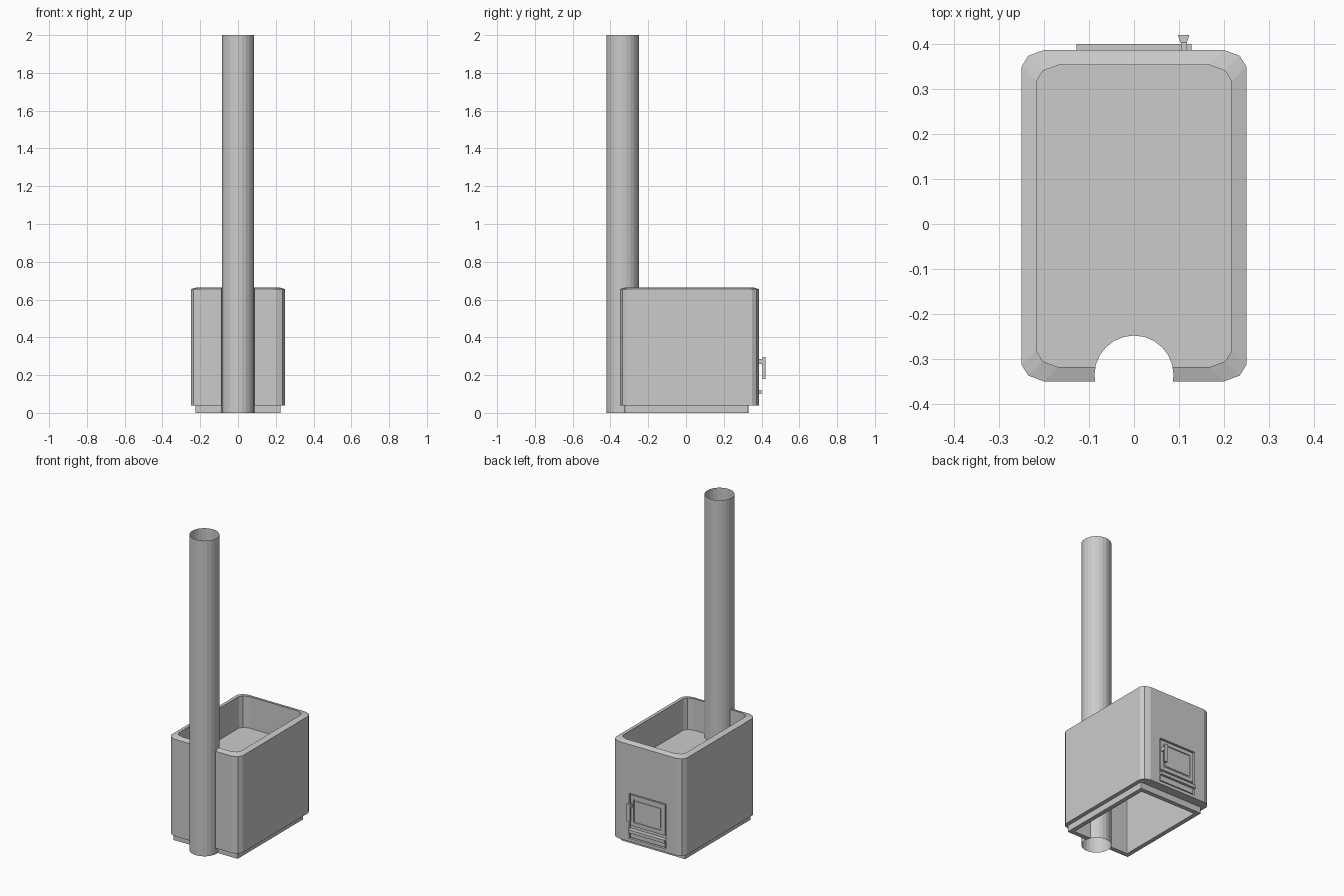
import bpy, bmesh
from mathutils import Vector

cube = bpy.data.objects.get("Cube")
if cube:
    bpy.data.objects.remove(cube, do_unlink=True)

metal = bpy.data.materials.new("grey_metal")
metal.use_nodes = True
GREY = (0.6, 0.6, 0.6, 1)
metal.diffuse_color = GREY
metal.node_tree.nodes["Principled BSDF"].inputs["Base Color"].default_value = GREY

PIPE_Y = -0.336


def finish(bm, name):
    bmesh.ops.recalc_face_normals(bm, faces=bm.faces)
    mesh = bpy.data.meshes.new(name)
    bm.to_mesh(mesh)
    bm.free()
    mesh.materials.append(metal)
    obj = bpy.data.objects.new(name, mesh)
    bpy.context.scene.collection.objects.link(obj)
    return obj


def box_bm(lo, hi):
    bm = bmesh.new()
    bmesh.ops.create_cube(bm, size=1)
    lo, hi = Vector(lo), Vector(hi)
    for v in bm.verts:
        v.co = (lo + hi) / 2 + v.co * (hi - lo)
    return bm


def box(name, lo, hi):
    return finish(box_bm(lo, hi), name)


def tube(name, radius, z0, z1, capped):
    bm = bmesh.new()
    bmesh.ops.create_cone(bm, cap_ends=capped, segments=24, radius1=radius,
                          radius2=radius, depth=z1 - z0)
    bmesh.ops.translate(bm, verts=bm.verts, vec=(0, PIPE_Y, (z0 + z1) / 2))
    return finish(bm, name)


def cut(target, cutter):
    cutter.hide_render = True
    mod = target.modifiers.new("cut", "BOOLEAN")
    mod.operation = "DIFFERENCE"
    mod.solver = "EXACT"
    mod.object = cutter
    bpy.context.view_layer.objects.active = target
    bpy.ops.object.modifier_apply(modifier=mod.name)
    bpy.data.objects.remove(cutter, do_unlink=True)


def outline(x, y0, y1, z, corner):
    """Rectangle with two-step chamfered corners, counter-clockwise."""
    steps = [(0, 0.74 * corner), (0.3 * corner, 0.26 * corner), (corner, 0)]
    pts = []
    for sx, sy, order in ((1, 1, 1), (-1, 1, -1), (-1, -1, 1), (1, -1, -1)):
        for dx, dy in steps[::order]:
            y = y1 - dy if sy > 0 else y0 + dy
            pts.append((sx * (x - dx), y, z))
    return pts


# Stove body: basin on top, hollow firebox open below, sharp plinth
sections = [
    (0.217, -0.318, 0.353, 0.465, 0.048),
    (0.217, -0.318, 0.353, 0.665, 0.048),
    (0.25, -0.35, 0.387, 0.655, 0.05),
    (0.25, -0.35, 0.387, 0.04, 0.05),
    (0.225, -0.325, 0.33, 0.04, 0.003),
    (0.225, -0.325, 0.33, 0.0, 0.003),
    (0.197, -0.297, 0.302, 0.0, 0.003),
    (0.197, -0.297, 0.302, 0.445, 0.003),
]
bm = bmesh.new()
rings = [[bm.verts.new(p) for p in outline(*s)] for s in sections]
for a, b in zip(rings, rings[1:]):
    for i in range(len(a)):
        j = (i + 1) % len(a)
        bm.faces.new((a[i], a[j], b[j], b[i]))
bm.faces.new(rings[0])
bm.faces.new(rings[-1])
body = finish(bm, "stove_body")

# Pipe notch and door recess
cut(body, tube("notch_cutter", 0.088, -0.1, 0.8, True))
cut(body, box("recess_cutter", (-0.13, 0.372, 0.06), (0.13, 0.42, 0.345)))

# Chimney pipe, open at both ends
tube("chimney_pipe", 0.086, 0, 2, False)

# Firebox door with a stepped central panel
bm = box_bm((-0.122, 0.368, 0.142), (0.122, 0.384, 0.337))
face = max(bm.faces, key=lambda f: f.calc_center_median().y)
for thickness, depth in ((0.034, 0), (0.001, -0.006), (0.012, 0), (0.001, 0.004)):
    bmesh.ops.inset_region(bm, faces=[face], thickness=thickness, depth=depth)
finish(bm, "firebox_door")

# Ash drawer with projecting lip
box("ash_drawer", (-0.122, 0.368, 0.067), (0.122, 0.384, 0.105))
box("drawer_lip", (-0.128, 0.368, 0.1), (0.128, 0.4, 0.12))

# Door handle: stem and flared grip
box("handle_stem", (0.105, 0.38, 0.26), (0.118, 0.406, 0.285))
bm = box_bm((0.098, 0.404, 0.18), (0.123, 0.42, 0.295))
for v in bm.verts:
    if v.co.y < 0.41:
        v.co.x = 0.1105 + (v.co.x - 0.1105) * 0.6
finish(bm, "handle_grip")
